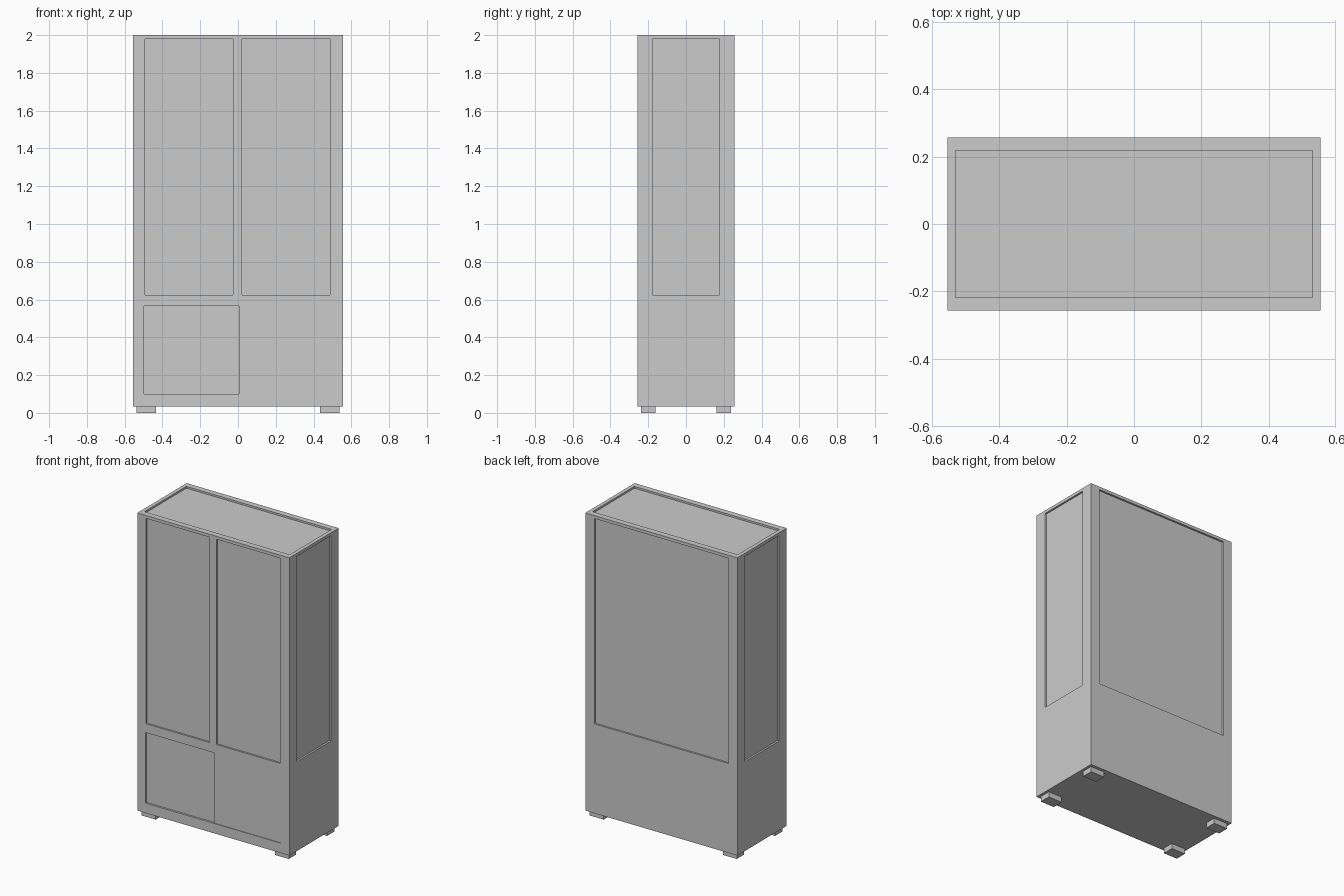
import bpy

if "Cube" in bpy.data.objects:
    bpy.data.objects.remove(bpy.data.objects["Cube"])


def box(name, x0, x1, y0, y1, z0, z1):
    """Axis-aligned box from its limits, with clean scale."""
    bpy.ops.mesh.primitive_cube_add(size=1)
    ob = bpy.context.object
    ob.name = ob.data.name = name
    for v in ob.data.vertices:
        v.co.x = x1 if v.co.x > 0 else x0
        v.co.y = y1 if v.co.y > 0 else y0
        v.co.z = z1 if v.co.z > 0 else z0
    return ob


def cut(target, *limits):
    """Subtract a box from the target."""
    cutter = box("cutter", *limits)
    cutter.hide_render = True
    mod = target.modifiers.new("cut", "BOOLEAN")
    mod.operation, mod.solver, mod.object = "DIFFERENCE", "EXACT", cutter
    bpy.context.view_layer.objects.active = target
    bpy.ops.object.modifier_apply(modifier=mod.name)
    bpy.data.objects.remove(cutter)


W, D, H = 0.555, 0.257, 2.0      # half width, half depth, height
IX, IY = 0.53, 0.218             # half inner width and depth
Z0, Z1 = 0.625, 1.98             # window bottom and top
INSET, T = 0.012, 0.006          # pane recess and thickness

# Case: display space open at the top, storage space below
case = box("cabinet_case", -W, W, -D, D, 0.035, H)
cut(case, -IX, IX, -IY, IY, 0.61, 2.1)
cut(case, -0.497, 0.49, -0.4, IY, 0.10, 0.566)

# Window openings and their panes
y = D - INSET
for name, x0, x1 in (("left", -0.493, -0.027), ("right", 0.022, 0.488)):
    cut(case, x0, x1, -0.4, -0.1, Z0, Z1)
    box("front_pane_" + name, x0, x1, -y, -y + T, Z0, Z1)

cut(case, -0.49, 0.49, 0.1, 0.4, Z0, Z1)
box("back_pane", -0.49, 0.49, y - T, y, Z0, Z1)

x = W - INSET
for name, s in (("left", -1), ("right", 1)):
    cut(case, *sorted((s * 0.4, s * 0.7)), -0.178, 0.178, Z0, Z1)
    box("side_pane_" + name, *sorted((s * x, s * (x - T))), -0.178, 0.178, Z0, Z1)

box("top_pane", -IX, IX, -IY, IY, H - INSET - T, H - INSET)

# Sliding doors: the right one runs in front of the left one
box("sliding_door_right", 0.005, 0.49, -D + 0.004, -D + 0.012, 0.10, 0.566)
box("sliding_door_left", -0.497, 0.03, -D + 0.013, -D + 0.021, 0.10, 0.566)

# Feet at the four corners
for sx in (-1, 1):
    for sy in (-1, 1):
        box("foot", *sorted((sx * 0.435, sx * 0.537)),
            *sorted((sy * 0.162, sy * 0.237)), 0, 0.036)
